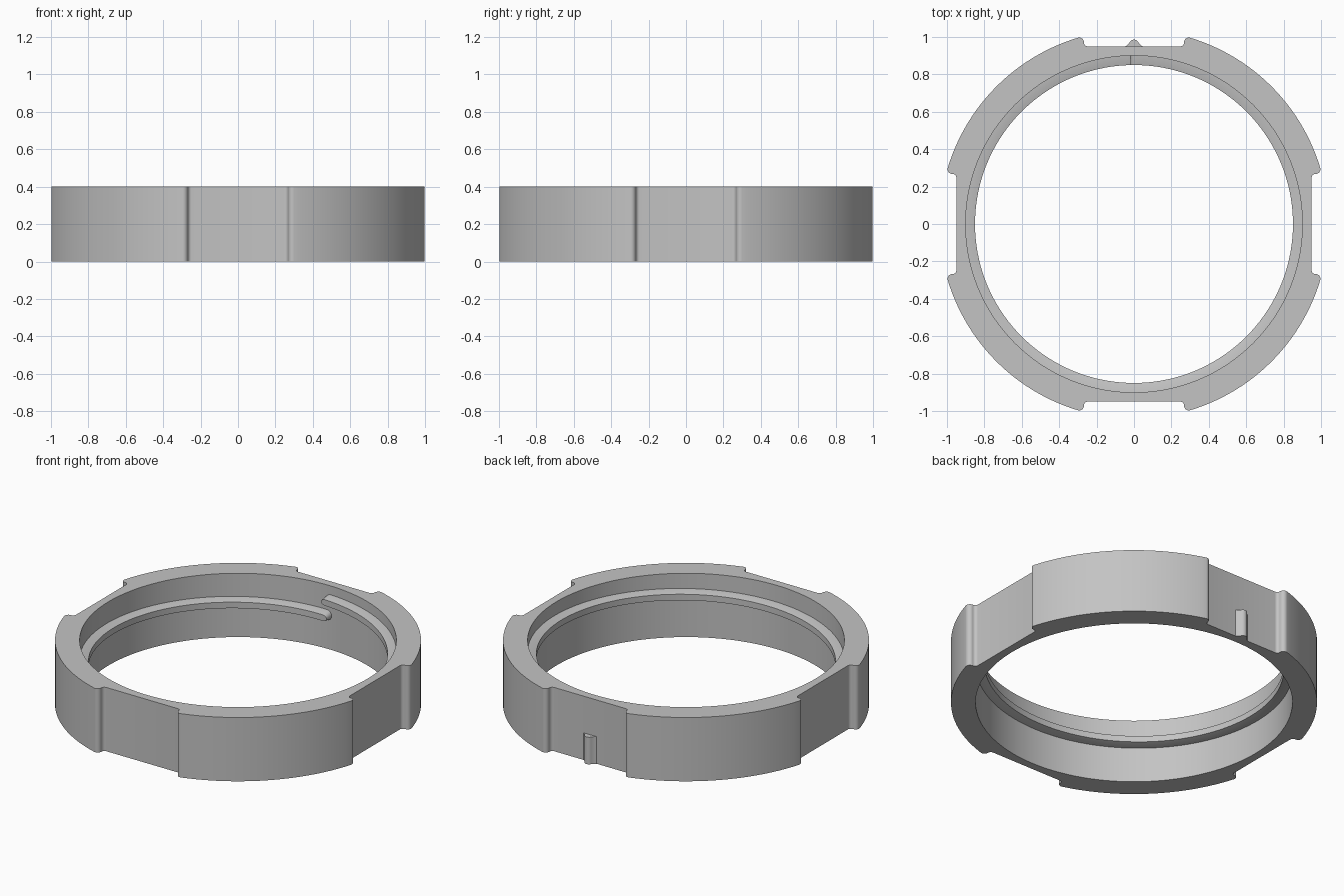
import bpy, bmesh
from math import sin, cos, pi, radians, sqrt, atan2
from mathutils import Matrix, Vector

cube = bpy.data.objects.get("Cube")
if cube:
    bpy.data.objects.remove(cube, do_unlink=True)

OUTER, BORE, FLAT, HEIGHT = 1.04, 0.9, 0.95, 0.4
NOTCH = 0.268            # half width of each side notch
SEGMENTS = 144

grey = bpy.data.materials.new("plain grey")
grey.use_nodes = True
colour = (0.55, 0.55, 0.55, 1)
grey.diffuse_color = colour
grey.node_tree.nodes["Principled BSDF"].inputs["Base Color"].default_value = colour


def finish(name, bm):
    bmesh.ops.recalc_face_normals(bm, faces=bm.faces)
    mesh = bpy.data.meshes.new(name)
    bm.to_mesh(mesh)
    bm.free()
    mesh.materials.append(grey)
    obj = bpy.data.objects.new(name, mesh)
    bpy.context.collection.objects.link(obj)
    bpy.ops.object.select_all(action="DESELECT")
    obj.select_set(True)
    bpy.context.view_layer.objects.active = obj
    bpy.ops.object.shade_smooth_by_angle(angle=radians(35))
    return obj


def arc(cx, cy, r, start, end, steps):
    angles = [start + (end - start) * i / steps for i in range(steps + 1)]
    return [Vector((cx + r * cos(a), cy + r * sin(a), 0)) for a in angles]


def add_loop(bm, points):
    verts = [bm.verts.new(p) for p in points]
    return [bm.edges.new((v, verts[i - 1])) for i, v in enumerate(verts)]


def extrude_up(bm, faces, height):
    new = bmesh.ops.extrude_face_region(bm, geom=faces)["geom"]
    verts = [g for g in new if isinstance(g, bmesh.types.BMVert)]
    bmesh.ops.translate(bm, verts=verts, vec=(0, 0, height))


# Outline of one quarter: notch with rounded corners, then the outer arc
tip_r, fillet_r = 0.025, 0.02
tip_x = NOTCH + tip_r
tip_y = sqrt((OUTER - tip_r) ** 2 - tip_x ** 2)
tip_angle = atan2(tip_y, tip_x)
half = arc(tip_x, tip_y, tip_r, tip_angle, pi, 8)
half += arc(NOTCH - fillet_r, FLAT + fillet_r, fillet_r, 0, -pi / 2, 6)
notch = half + [Vector((-p.x, p.y, 0)) for p in reversed(half)]
sweep = arc(0, 0, OUTER, pi - tip_angle, pi / 2 + tip_angle, 32)[1:-1]
outline = []
for k in range(4):
    outline += [Matrix.Rotation(k * pi / 2, 3, "Z") @ p for p in notch + sweep]

# Ring body with a round bore
bm = bmesh.new()
edges = add_loop(bm, outline)
edges += add_loop(bm, arc(0, 0, BORE, 0, 2 * pi, SEGMENTS)[:-1])
bmesh.ops.triangle_fill(bm, edges=edges, use_beauty=True)
extrude_up(bm, bm.faces[:], HEIGHT)
finish("ring_body", bm)

# Single-turn inner thread with rounded ends
bm = bmesh.new()
start, end = radians(88.7), radians(451.3)
pitch, low, crest = 0.1, 0.213, 0.85
root_half, crest_half = 0.032, 0.019
end_steps = [0, 0.004, 0.01, 0.018, 0.025, root_half]
angles = [start + s / crest for s in end_steps]
inner_span = end - start - 2 * root_half / crest
angles += [angles[-1] + inner_span * i / SEGMENTS for i in range(1, SEGMENTS)]
angles += [end - s / crest for s in reversed(end_steps)]
rings = []
for a in angles:
    near = min(a - start, end - a) * crest / root_half
    size = max(0.1, sqrt(max(0, 1 - (1 - min(1, near)) ** 2)))
    z = low + pitch * (a - start) / (end - start)
    section = [(BORE + 0.01, -root_half), (BORE, -root_half), (crest, -crest_half),
               (crest, crest_half), (BORE, root_half), (BORE + 0.01, root_half)]
    rings.append([bm.verts.new((r * cos(a), r * sin(a), z + h * size)) for r, h in section])
for one, two in zip(rings, rings[1:]):
    for i in range(len(one)):
        bm.faces.new((one[i - 1], one[i], two[i], two[i - 1]))
bm.faces.new(rings[0])
bm.faces.new(rings[-1])
finish("inner_thread", bm)

# Small rounded index rib on the back flat
bm = bmesh.new()
nub = [Vector((0.045, FLAT - 0.01, 0)), Vector((0.045, FLAT, 0)), Vector((0.034, FLAT + 0.008, 0))]
nub += arc(0, FLAT + 0.01, 0.026, radians(25), pi / 2, 6)
nub += [Vector((-p.x, p.y, 0)) for p in reversed(nub[:-1])]
bm.faces.new([bm.verts.new(p) for p in nub])
extrude_up(bm, bm.faces[:], 0.17)
finish("index_rib", bm)
